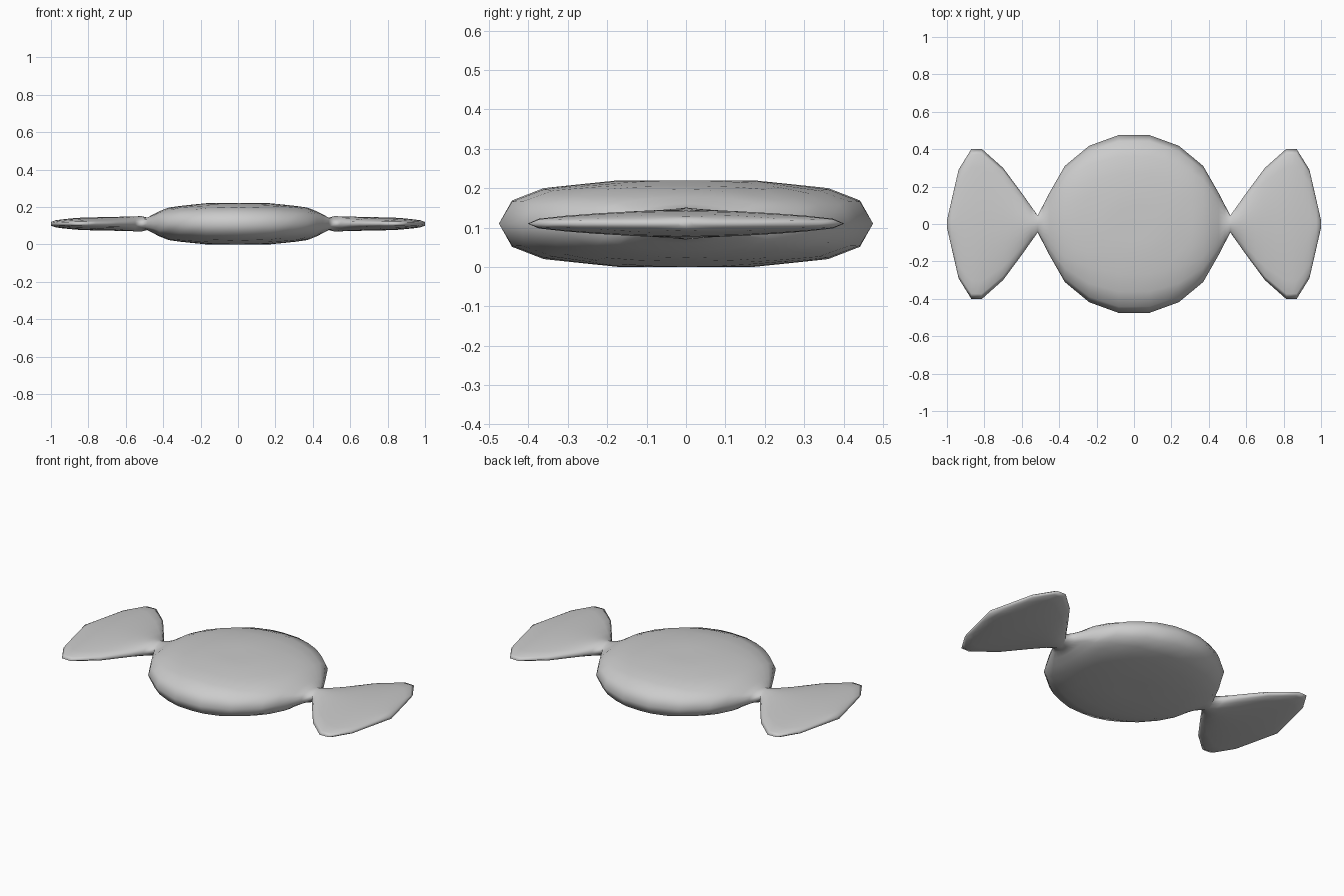
import bpy, bmesh, math

if "Cube" in bpy.data.objects:
    bpy.data.objects.remove(bpy.data.objects["Cube"])


def interp(pts, x):
    for (x0, a), (x1, b) in zip(pts, pts[1:]):
        if x <= x1:
            return a + (b - a) * (x - x0) / (x1 - x0)
    return pts[-1][1]


# top outline (x, half width): round sweet, pinched neck, flared wrapper end
OUTLINE = [(0, .475), (.083, .475), (.24, .418), (.37, .31), (.453, .165), (.515, .045),
           (.60, .165), (.70, .30), (.815, .402), (.87, .40), (.938, .29), (1.0, .02)]
# half thickness of the sweet by relative radius
DISC = [(0, .11), (.36, .11), (.75, .09), (.93, .056), (1, .022)]
# half thickness of the wrapper along x, and lens shape across it
FAN = [(.515, .041), (.70, .036), (.815, .034), (.87, .031), (.938, .024), (.975, .019), (1.0, .010)]
LENS = [(0, 1), (.3, .94), (.5, .82), (.75, .6), (.93, .36), (1, 0)]

STATIONS = [.083, .17, .24, .31, .37, .42, .453, .485, .515, .55, .60, .65, .70, .76,
            .815, .845, .87, .905, .938, .975, 1.0]
US = [0, .18, .36, .56, .76, .93, 1]


def half_height(x, y, u):
    if u == 1:
        return 0
    if x < .515:
        r = min(1, math.hypot(x, y) / .483)
        h = interp(DISC, r)
        if x > .44:
            t = (x - .44) / .075
            h = h * (1 - t) + t * .041 * math.sqrt(1 - u * u)
        return h
    return interp(FAN, x) * interp(LENS, u)


def section(x):
    a = abs(x)
    w = interp(OUTLINE, a)
    ring = [(u * w, half_height(a, u * w, u)) for u in US]
    top = [(-y, z) for y, z in reversed(ring)] + ring[1:]
    return top + [(y, -z) for y, z in reversed(top[1:-1])]


# wrapped sweet lofted as one skin from end to end
bm = bmesh.new()
loops = []
for x in [-s for s in reversed(STATIONS)] + [0] + STATIONS:
    loops.append([bm.verts.new((x, y, .11 + z)) for y, z in section(x)])
n = len(loops[0])
for a, b in zip(loops, loops[1:]):
    for i in range(n):
        j = (i + 1) % n
        bm.faces.new((a[i], a[j], b[j], b[i]))
bm.faces.new(loops[0])
bm.faces.new(loops[-1])
bmesh.ops.recalc_face_normals(bm, faces=bm.faces)
for f in bm.faces:
    f.smooth = True
mesh = bpy.data.meshes.new("wrapped_sweet")
bm.to_mesh(mesh)
bm.free()
obj = bpy.data.objects.new("wrapped_sweet", mesh)
bpy.context.collection.objects.link(obj)
